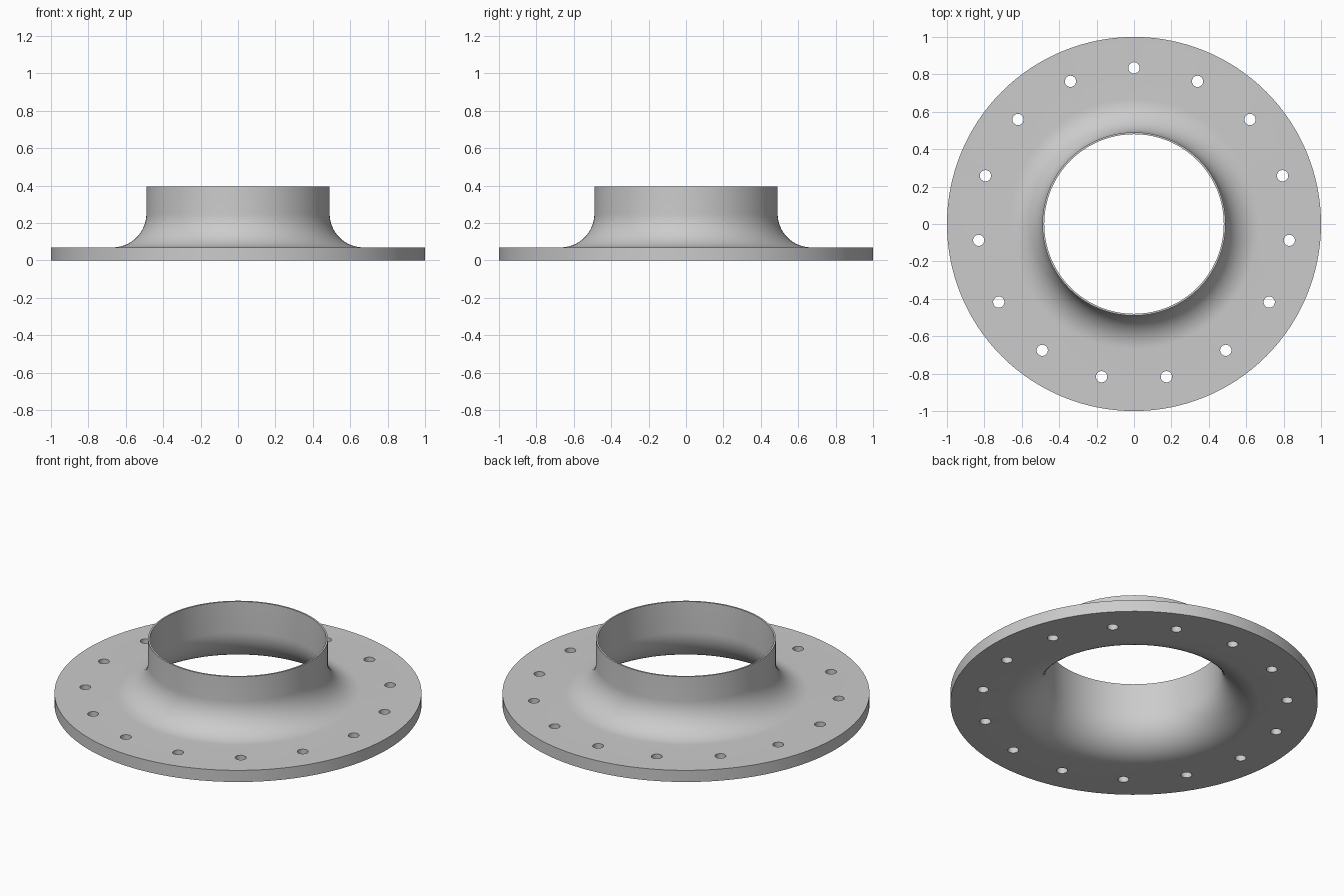
import bpy, bmesh
from math import sin, cos, pi, tau, radians
from mathutils import Matrix

cube = bpy.data.objects.get("Cube")
if cube:
    bpy.data.objects.remove(cube)

SEGMENTS = 128
PLATE_TOP, COLLAR_TOP = 0.07, 0.395
OUTER_R, BORE_R = 0.49, 0.48
HOLES, HOLE_CIRCLE, HOLE_R = 15, 0.835, 0.03


def new_object(name, bm):
    mesh = bpy.data.meshes.new(name)
    bm.to_mesh(mesh)
    bm.free()
    obj = bpy.data.objects.new(name, mesh)
    bpy.context.collection.objects.link(obj)
    return obj


def fillet(wall_r, base_z, radius, steps=16):
    """Quarter arc from the flat plate up to the vertical wall."""
    angles = [pi / 2 * i / steps for i in range(steps + 1)]
    return [(wall_r + radius * (1 - sin(a)), base_z + radius * (1 - cos(a)))
            for a in angles]


# Grey metal
metal = bpy.data.materials.new("grey_metal")
metal.use_nodes = True
grey = (0.6, 0.6, 0.6, 1)
metal.diffuse_color = grey
metal.node_tree.nodes["Principled BSDF"].inputs["Base Color"].default_value = grey

# Flange: plate, flared neck and thin collar as one revolved section
profile = [(1, 0), (1, PLATE_TOP)]
profile += fillet(OUTER_R, PLATE_TOP, 0.18)
profile += [(OUTER_R, COLLAR_TOP), (BORE_R, COLLAR_TOP)]
profile += reversed(fillet(BORE_R, 0, 0.21))

bm = bmesh.new()
rings = []
for i in range(SEGMENTS):
    a = tau * i / SEGMENTS
    rings.append([bm.verts.new((r * cos(a), r * sin(a), z)) for r, z in profile])
for i, ring in enumerate(rings):
    after = rings[(i + 1) % SEGMENTS]
    for j in range(len(profile)):
        k = (j + 1) % len(profile)
        bm.faces.new((ring[j], after[j], after[k], ring[k]))
bmesh.ops.recalc_face_normals(bm, faces=bm.faces)
flange = new_object("flange", bm)
flange.data.materials.append(metal)

# Bolt holes, evenly spaced from the back
bm = bmesh.new()
for i in range(HOLES):
    a = pi / 2 + tau * i / HOLES
    place = Matrix.Translation((HOLE_CIRCLE * cos(a), HOLE_CIRCLE * sin(a), PLATE_TOP / 2))
    bmesh.ops.create_cone(bm, cap_ends=True, segments=32, radius1=HOLE_R,
                          radius2=HOLE_R, depth=0.2, matrix=place)
cutter = new_object("bolt_hole_cutter", bm)
cutter.data.materials.append(metal)
cutter.hide_render = True

cut = flange.modifiers.new("bolt_holes", "BOOLEAN")
cut.operation = "DIFFERENCE"
cut.solver = "EXACT"
cut.object = cutter

for obj in bpy.context.selected_objects:
    obj.select_set(False)
bpy.context.view_layer.objects.active = flange
flange.select_set(True)
bpy.ops.object.modifier_apply(modifier=cut.name)
bpy.data.objects.remove(cutter)
bpy.ops.object.shade_smooth_by_angle(angle=radians(30))
